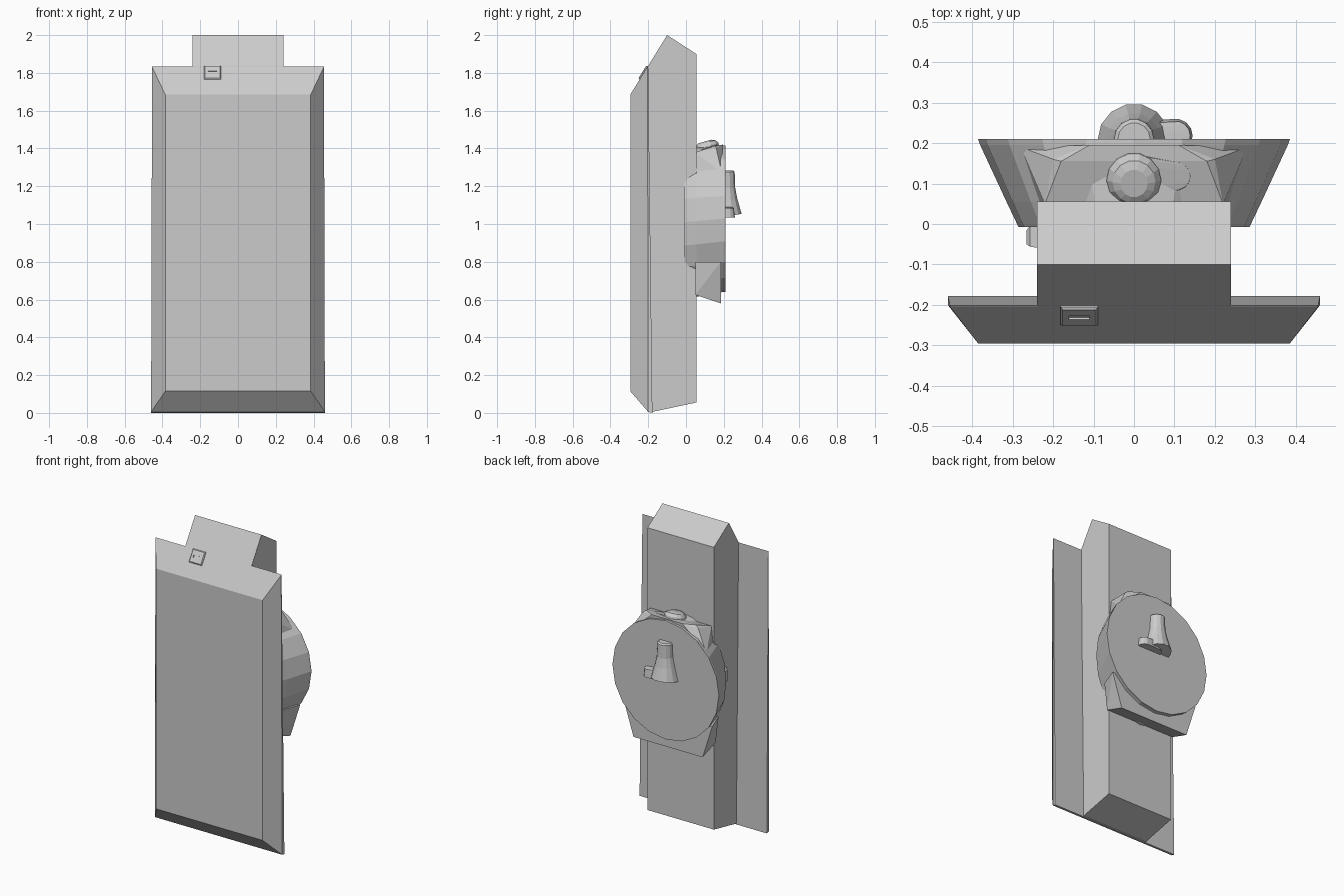
import bpy, bmesh, math
from mathutils import Vector

if "Cube" in bpy.data.objects:
    bpy.data.objects.remove(bpy.data.objects["Cube"])


def finish(name, bm):
    bmesh.ops.recalc_face_normals(bm, faces=bm.faces[:])
    me = bpy.data.meshes.new(name)
    bm.to_mesh(me)
    bm.free()
    ob = bpy.data.objects.new(name, me)
    bpy.context.collection.objects.link(ob)
    return ob


def hull(name, pts):
    """Flat-faced convex solid around a set of points."""
    bm = bmesh.new()
    for p in pts:
        bm.verts.new(p)
    res = bmesh.ops.convex_hull(bm, input=bm.verts[:])
    junk = {g for g in res["geom_interior"] + res["geom_unused"]
            if isinstance(g, bmesh.types.BMVert)}
    bmesh.ops.delete(bm, geom=list(junk), context='VERTS')
    bmesh.ops.dissolve_limit(bm, angle_limit=0.02, verts=bm.verts[:], edges=bm.edges[:])
    return finish(name, bm)


def both(pts):
    """Mirror points across x = 0."""
    return [(s * x, y, z) for x, y, z in pts for s in (-1, 1)]


def loft(name, rings):
    bm = bmesh.new()
    loops = [[bm.verts.new(p) for p in r] for r in rings]
    n = len(loops[0])
    for a, b in zip(loops, loops[1:]):
        for i in range(n):
            j = (i + 1) % n
            bm.faces.new((a[i], a[j], b[j], b[i]))
    bm.faces.new(loops[0])
    bm.faces.new(loops[-1])
    return finish(name, bm)


def ring_y(y, rx, rz, zc, n=20):
    return [(rx * math.sin(2 * math.pi * i / n), y,
             zc + rz * math.cos(2 * math.pi * i / n)) for i in range(n)]


def ring_z(x, y, z, r, tilt=0.0, n=14):
    out = []
    for i in range(n):
        a = 2 * math.pi * i / n
        dy = r * math.sin(a)
        out.append((x + r * math.cos(a), y + dy, z + tilt * dy))
    return out


# front panel with bevelled rim
hull("front_panel", both([(0.385, -0.295, 0.115), (0.385, -0.295, 1.685),
                          (0.46, -0.2, 0.005), (0.455, -0.204, 1.832),
                          (0.46, -0.178, 0.0), (0.455, -0.2, 1.835)]))

# tall rear body, peaked at the top
hull("rear_body", both([(0.24, y, z) for y, z in
     ((-0.1, 2.0), (0.055, 1.9), (0.055, 0.055), (-0.19, 0.003), (-0.285, 1.70), (-0.27, 0.12))]))

# flared dial
loft("dial_housing", [ring_y(-0.008, 0.285, 0.40, 1.01), ring_y(0.055, 0.315, 0.40, 1.015),
                      ring_y(0.195, 0.38, 0.388, 1.028), ring_y(0.21, 0.385, 0.388, 1.028)])

# shoulders above and below the dial
hull("upper_shoulder", both([(0.22, 0.05, 1.38), (0.24, 0.05, 1.2), (0.18, 0.155, 1.415),
                             (0.11, 0.195, 1.42), (0.28, 0.19, 1.27), (0.2, 0.16, 1.40)]))
hull("lower_shoulder", both([(0.25, 0.185, 0.58), (0.25, 0.05, 0.625),
                             (0.32, 0.185, 0.8), (0.27, 0.05, 0.8)]))

# knob on top of the shoulder, leaning with it
t = 0.28
loft("top_knob", [ring_z(0, 0.107, 1.37, 0.075, t), ring_z(0, 0.107, 1.412, 0.066, t),
                  ring_z(0, 0.104, 1.43, 0.053, t), ring_z(0, 0.10, 1.437, 0.034, t)])
hull("top_knob_lobe", ring_z(0, 0.115, 1.375, 0.062, t) + ring_z(0.105, 0.118, 1.375, 0.038, t)
     + ring_z(0, 0.115, 1.408, 0.055, t) + ring_z(0.105, 0.118, 1.405, 0.034, t))

# tapered grip on the dial face
loft("dial_grip", [ring_z(0, 0.207, 1.04, 0.09, 0.15), ring_z(0, 0.208, 1.13, 0.066),
                   ring_z(0, 0.21, 1.19, 0.052), ring_z(0, 0.21, 1.275, 0.049),
                   ring_z(0, 0.21, 1.283, 0.04)])
hull("dial_grip_lobe", ring_z(0.03, 0.2, 1.035, 0.058) + ring_z(0.03, 0.2, 1.09, 0.05)
     + ring_z(0.103, 0.218, 1.035, 0.042) + ring_z(0.103, 0.218, 1.085, 0.036))

# slotted button plate on the sloping top
along, out = Vector((0, 0.526, 0.85)), Vector((0, -0.85, 0.526))
centre = Vector((-0.135, -0.2245, 1.8))
plate = hull("button_plate", [centre + Vector((sx * w, 0, 0)) + along * (sy * h) + out * d
             for sx in (-1, 1) for sy in (-1, 1)
             for w, h, d in ((0.046, 0.042, -0.01), (0.046, 0.042, 0.003), (0.041, 0.037, 0.008))])
bm = bmesh.new()
bm.from_mesh(plate.data)
face = max(bm.faces, key=lambda f: f.calc_center_median().dot(out) + f.normal.dot(out))
bmesh.ops.inset_region(bm, faces=[face], thickness=0.015)
mid = face.calc_center_median()
for v in face.verts:
    off = v.co - mid
    v.co = mid + along * (0.008 * math.copysign(1, off.dot(along))) \
        + Vector((0.025 * math.copysign(1, off.x), 0, 0))
rec = bmesh.ops.extrude_discrete_faces(bm, faces=[face])["faces"][0]
for v in rec.verts:
    v.co -= out * 0.006
bm.to_mesh(plate.data)
bm.free()

# small catch on the left side of the body
hull("side_catch", [(x, y, z) for x, y0, y1, h in ((-0.23, -0.06, 0.0, 0.05), (-0.257, -0.056, -0.004, 0.045),
                                                  (-0.265, -0.05, -0.015, 0.035))
                    for y in (y0, y1) for z in (1.03 - h, 1.03 + h)])
